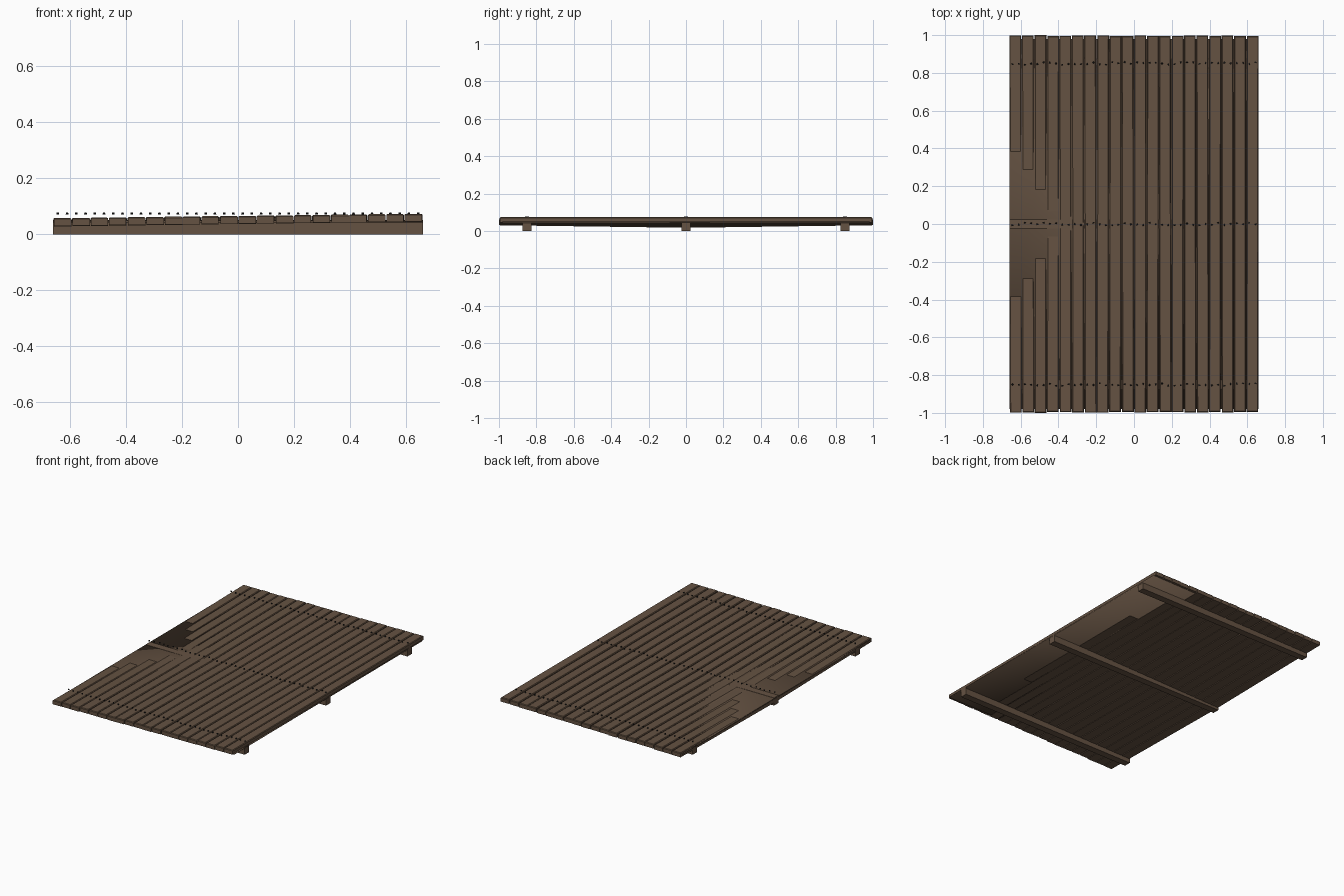
import bpy, bmesh, random
from mathutils import Matrix, Vector

random.seed(4)
if "Cube" in bpy.data.objects:
    bpy.data.objects.remove(bpy.data.objects["Cube"])


def material(name, rgb):
    mat = bpy.data.materials.new(name)
    mat.use_nodes = True
    colour = (*rgb, 1)
    mat.diffuse_color = colour
    mat.node_tree.nodes["Principled BSDF"].inputs["Base Color"].default_value = colour
    return mat


wood = material("brown_wood", (0.13, 0.085, 0.055))
iron = material("dark_iron", (0.012, 0.012, 0.012))


def finish(bm, name, mat, smooth=False):
    mesh = bpy.data.meshes.new(name)
    bmesh.ops.recalc_face_normals(bm, faces=bm.faces)
    bm.to_mesh(mesh)
    bm.free()
    mesh.materials.append(mat)
    for p in mesh.polygons:
        p.use_smooth = smooth
    obj = bpy.data.objects.new(name, mesh)
    bpy.context.collection.objects.link(obj)
    return obj


def box(bm, centre, size):
    m = Matrix.Translation(centre) @ Matrix.Diagonal((*size, 1))
    return bmesh.ops.create_cube(bm, size=1, matrix=m)["verts"]


COUNT, HALF_WIDTH = 20, 0.66
PITCH = 2 * HALF_WIDTH / COUNT
BATTEN_Y = (-0.85, 0, 0.85)


def sag(x, y):
    # Planks sink toward the right edge, most of all at mid length
    t = (HALF_WIDTH - x) / (2 * HALF_WIDTH)
    return t * (0.016 + 0.014 * (1 - abs(y)))


# Planks: bevelled boards, slightly uneven, creased at mid length
for i in range(COUNT):
    x = -HALF_WIDTH + (i + 0.5) * PITCH
    bm = bmesh.new()
    length = 2 - random.uniform(0, 0.012)
    box(bm, (0, 0, 0.06), (PITCH - 0.004, length, 0.028))
    top = [e for e in bm.edges if all(v.co.z > 0.06 for v in e.verts)]
    bmesh.ops.bevel(bm, geom=top, offset=0.004, segments=1, affect='EDGES')
    bmesh.ops.bisect_plane(bm, geom=bm.verts[:] + bm.edges[:] + bm.faces[:],
                           plane_co=(0, 0, 0), plane_no=(0, 1, 0))
    skew = random.uniform(-0.002, 0.002)
    for v in bm.verts:
        v.co.z -= sag(x, v.co.y)
        v.co.x += x + skew * v.co.y
    finish(bm, f"plank_{i + 1}", wood)

# Backing sheet: thin panel that shows where the planks sink through it
bm = bmesh.new()
box(bm, (0, 0, 0.046), (2 * HALF_WIDTH, 1.96, 0.008))
finish(bm, "backing_sheet", wood, smooth=True)

# Cross battens underneath
for y, name in zip(BATTEN_Y, ("front", "middle", "back")):
    bm = bmesh.new()
    box(bm, (0, y, 0.0255), (2 * HALF_WIDTH, 0.046, 0.051))
    finish(bm, name + "_batten", wood)

# Nail heads: two per plank over every batten
for y, name in zip(BATTEN_Y, ("front", "middle", "back")):
    bm = bmesh.new()
    for i in range(COUNT * 2):
        x = -HALF_WIDTH + (i + 0.5) * PITCH / 2
        at = Vector((x, y + random.uniform(-0.007, 0.007), 0.0745))
        bmesh.ops.create_cone(bm, cap_ends=True, segments=8, radius1=0.005,
                              radius2=0.004, depth=0.006,
                              matrix=Matrix.Translation(at))
    finish(bm, name + "_nails", iron)
